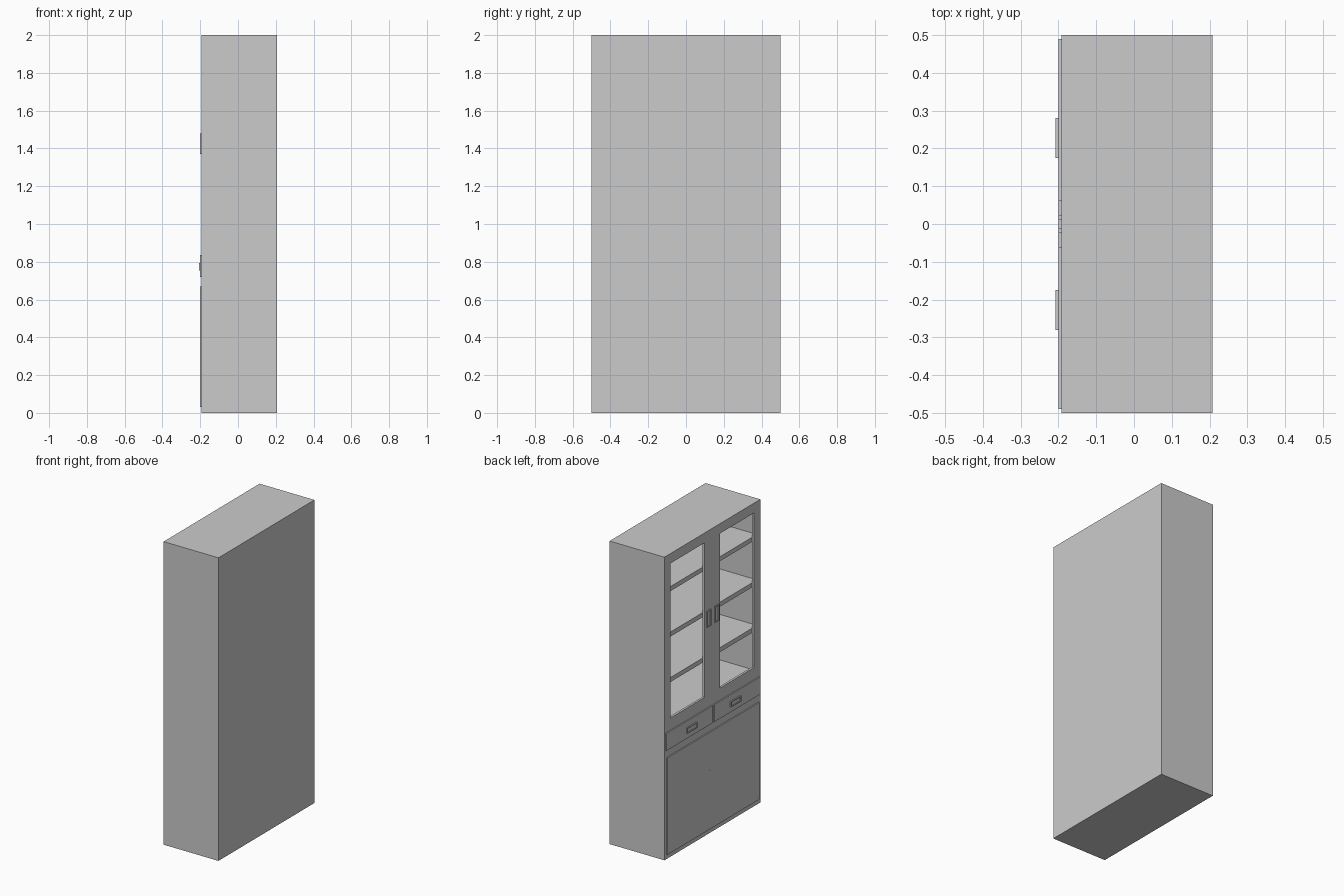
import bpy, bmesh

if "Cube" in bpy.data.objects:
    bpy.data.objects.remove(bpy.data.objects["Cube"])

FRONT = -0.1925          # carcass front plane (the cabinet faces -x)
BACK = 0.2075


def box(name, x, y, z):
    """Box from (min, max) ranges on each axis."""
    bm = bmesh.new()
    bmesh.ops.create_cube(bm, size=1)
    for v in bm.verts:
        v.co = [r[0] if c < 0 else r[1] for c, r in zip(v.co, (x, y, z))]
    me = bpy.data.meshes.new(name)
    bm.to_mesh(me)
    bm.free()
    ob = bpy.data.objects.new(name, me)
    bpy.context.collection.objects.link(ob)
    return ob


def cut(target, cutter):
    mod = target.modifiers.new(cutter.name, 'BOOLEAN')
    mod.operation = 'DIFFERENCE'
    mod.solver = 'EXACT'
    mod.object = cutter
    cutter.hide_render = True
    cutter.hide_set(True)


def pull(name, x, y, z, rim):
    """Flat pull handle with a recessed centre on its -x face."""
    ob = box(name, x, y, z)
    bm = bmesh.new()
    bm.from_mesh(ob.data)
    bm.normal_update()
    face = min(bm.faces, key=lambda f: f.calc_center_median().x)
    bmesh.ops.inset_region(bm, faces=[face], thickness=rim)
    inner = bmesh.ops.extrude_face_region(bm, geom=[face])
    for v in inner['geom']:
        if isinstance(v, bmesh.types.BMVert):
            v.co.x += 0.005
    bmesh.ops.delete(bm, geom=[face], context='FACES_ONLY')
    bm.to_mesh(ob.data)
    bm.free()


# Carcass with hollow upper compartment and two door openings
carcass = box("carcass", (FRONT, BACK), (-0.5, 0.5), (0, 2))
cut(carcass, box("compartment_cutter", (FRONT + 0.015, BACK - 0.02), (-0.485, 0.485), (0.87, 1.98)))
for side, s in (("left", 1), ("right", -1)):
    y = sorted((s * 0.08, s * 0.435))
    cut(carcass, box(side + "_window_cutter", (FRONT - 0.05, FRONT + 0.03), y, (0.915, 1.935)))

# Shelves
for i in range(3):
    top = 1.17 + 0.3 * i
    box(f"shelf_{i + 1}", (FRONT + 0.015, BACK - 0.02), (-0.485, 0.485), (top - 0.03, top))

# Lower panel
box("lower_panel", (-0.2, FRONT), (-0.48, 0.48), (0.03, 0.67))

# Drawers and all pulls, mirrored left to right
for side, s in (("left", 1), ("right", -1)):
    box(side + "_drawer_front", (-0.2, FRONT), sorted((s * 0.01, s * 0.49)), (0.72, 0.835))
    pull(side + "_drawer_pull", (-0.2075, -0.2), sorted((s * 0.175, s * 0.28)), (0.755, 0.793), 0.009)
    pull(side + "_door_pull", (-0.2, FRONT), sorted((s * 0.022, s * 0.063)), (1.37, 1.478), 0.009)
    box(side + "_lower_pull", (-0.2005, -0.2), sorted((s * 0.022, s * 0.063)), (0.32, 0.42))
